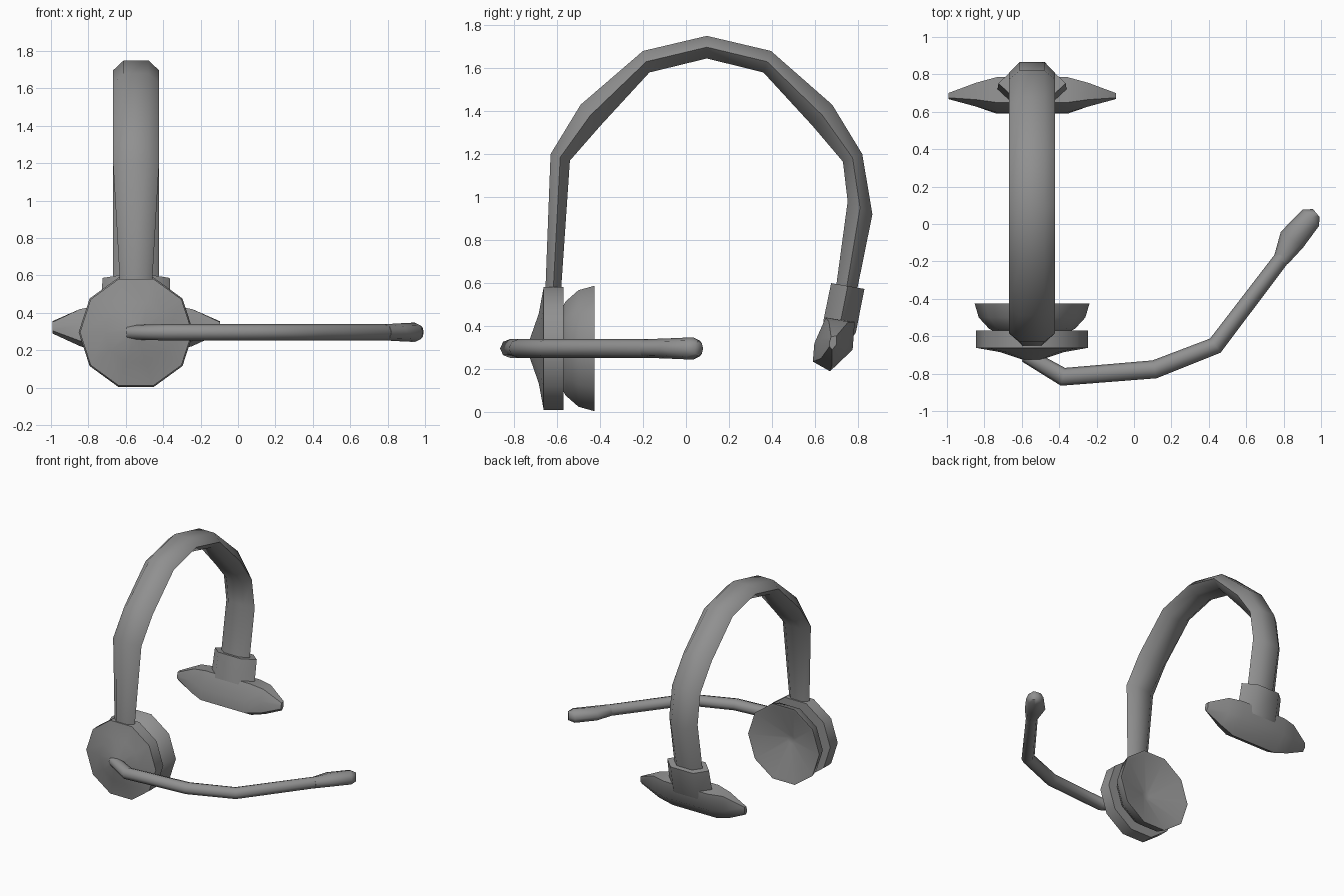
import bpy, bmesh, math
from mathutils import Vector

if "Cube" in bpy.data.objects:
    bpy.data.objects.remove(bpy.data.objects["Cube"])

CX, CZ = -0.545, 0.296          # headband plane / ear cup axis

grey = bpy.data.materials.new("dark_grey")
grey.diffuse_color = (0.28, 0.28, 0.28, 1)
grey.use_nodes = True
grey.node_tree.nodes["Principled BSDF"].inputs["Base Color"].default_value = grey.diffuse_color


def loft(name, rings, smooth=30):
    """Skin a list of equal-length closed rings and cap both ends."""
    bm = bmesh.new()
    loops = [[bm.verts.new(p) for p in r] for r in rings]
    n = len(loops[0])
    for a, b in zip(loops, loops[1:]):
        for i in range(n):
            j = (i + 1) % n
            bm.faces.new((a[i], a[j], b[j], b[i]))
    bm.faces.new(loops[0][::-1])
    bm.faces.new(loops[-1])
    bmesh.ops.recalc_face_normals(bm, faces=bm.faces)
    me = bpy.data.meshes.new(name)
    bm.to_mesh(me)
    bm.free()
    me.materials.append(grey)
    ob = bpy.data.objects.new(name, me)
    bpy.context.collection.objects.link(ob)
    bpy.ops.object.select_all(action='DESELECT')
    ob.select_set(True)
    bpy.context.view_layer.objects.active = ob
    bpy.ops.object.shade_smooth_by_angle(angle=math.radians(smooth))
    return ob


def hex_ring(oy, oz, iy, iz, w):
    """Flattened hexagon between an outer and inner side-view point."""
    my, mz, f = (oy + iy) / 2, (oz + iz) / 2, w * 0.54
    return [(CX - f, oy, oz), (CX + f, oy, oz), (CX + w, my, mz),
            (CX + f, iy, iz), (CX - f, iy, iz), (CX - w, my, mz)]


def disc_rings(profile):
    """Decagon rings about the y axis from (radius, y) pairs."""
    return [[(CX + r * math.cos(math.radians(36 * i)), y,
              CZ + r * math.sin(math.radians(36 * i))) for i in range(10)]
            for r, y in profile]


def tube_rings(path, sides=8):
    """Horizontal tube: path entries are (x, y, half width, half height)."""
    pts = [Vector(p[:2]) for p in path]
    out = []
    for k, (x, y, w, h) in enumerate(path):
        d0 = (pts[k] - pts[max(k - 1, 0)]).normalized()
        d1 = (pts[min(k + 1, len(pts) - 1)] - pts[k]).normalized()
        t = (d0 + d1).normalized()
        out.append([(x - t.y * w * math.cos(a), y + t.x * w * math.cos(a),
                     CZ + h * math.sin(a))
                    for a in (2 * math.pi * i / sides for i in range(sides))])
    return out


# Headband: outer y, z / inner y, z / half width
band = [(-0.655, 0.54, -0.583, 0.54, 0.085), (-0.63, 1.20, -0.54, 1.17, 0.122),
        (-0.49, 1.43, -0.40, 1.33, 0.122), (-0.20, 1.68, -0.17, 1.58, 0.122),
        (0.097, 1.75, 0.097, 1.645, 0.122), (0.395, 1.68, 0.36, 1.58, 0.122),
        (0.68, 1.43, 0.59, 1.33, 0.122), (0.82, 1.20, 0.73, 1.165, 0.122),
        (0.867, 0.92, 0.752, 0.98, 0.122), (0.79, 0.54, 0.695, 0.56, 0.122)]
loft("headband", [hex_ring(*b) for b in band], 50)

# Ear cup shell and its dished cushion
loft("ear_cup", disc_rings([(0.05, -0.725), (0.17, -0.685), (0.300, -0.662),
                            (0.300, -0.57), (0.20, -0.57)]), 40)
loft("ear_cushion", disc_rings([(0.20, -0.575), (0.23, -0.56), (0.285, -0.50),
                                (0.307, -0.425), (0.285, -0.428), (0.03, -0.52)]), 40)

# Microphone boom and capsule
loft("mic_boom", tube_rings([(-0.58, -0.70, 0.04, 0.038), (-0.38, -0.817, 0.049, 0.044),
                             (0.11, -0.777, 0.049, 0.044), (0.435, -0.65, 0.047, 0.044),
                             (0.80, -0.17, 0.042, 0.044)]), 60)
loft("microphone", tube_rings([(0.785, -0.195, 0.042, 0.043), (0.845, -0.083, 0.073, 0.047),
                               (0.945, 0.033, 0.062, 0.052), (0.975, 0.058, 0.028, 0.035)]), 60)

# Collar joining the band to the temple pad
collar = [(0.83, 0.573, 0.675, 0.60, 0.18), (0.79, 0.37, 0.64, 0.43, 0.185),
          (0.74, 0.30, 0.63, 0.33, 0.19)]
loft("pad_collar", [hex_ring(*c) for c in collar], 50)

# Temple pad: side-view sections (y, z) mirrored across the band plane
centre = [(0.59, 0.235), (0.597, 0.32), (0.65, 0.44), (0.785, 0.42), (0.775, 0.29), (0.67, 0.19)]
middle = [(0.628, 0.25), (0.628, 0.34), (0.665, 0.42), (0.755, 0.42), (0.75, 0.30), (0.68, 0.222)]
tip = [(0.668, 0.305), (0.668, 0.325), (0.675, 0.35), (0.70, 0.355), (0.70, 0.315), (0.68, 0.29)]
half = [(0.448, tip), (0.30, middle), (0.19, centre)]
stations = [(-x, s) for x, s in half] + [(x, s) for x, s in reversed(half)]
loft("temple_pad", [[(CX + x, y, z) for y, z in s] for x, s in stations], 45)
